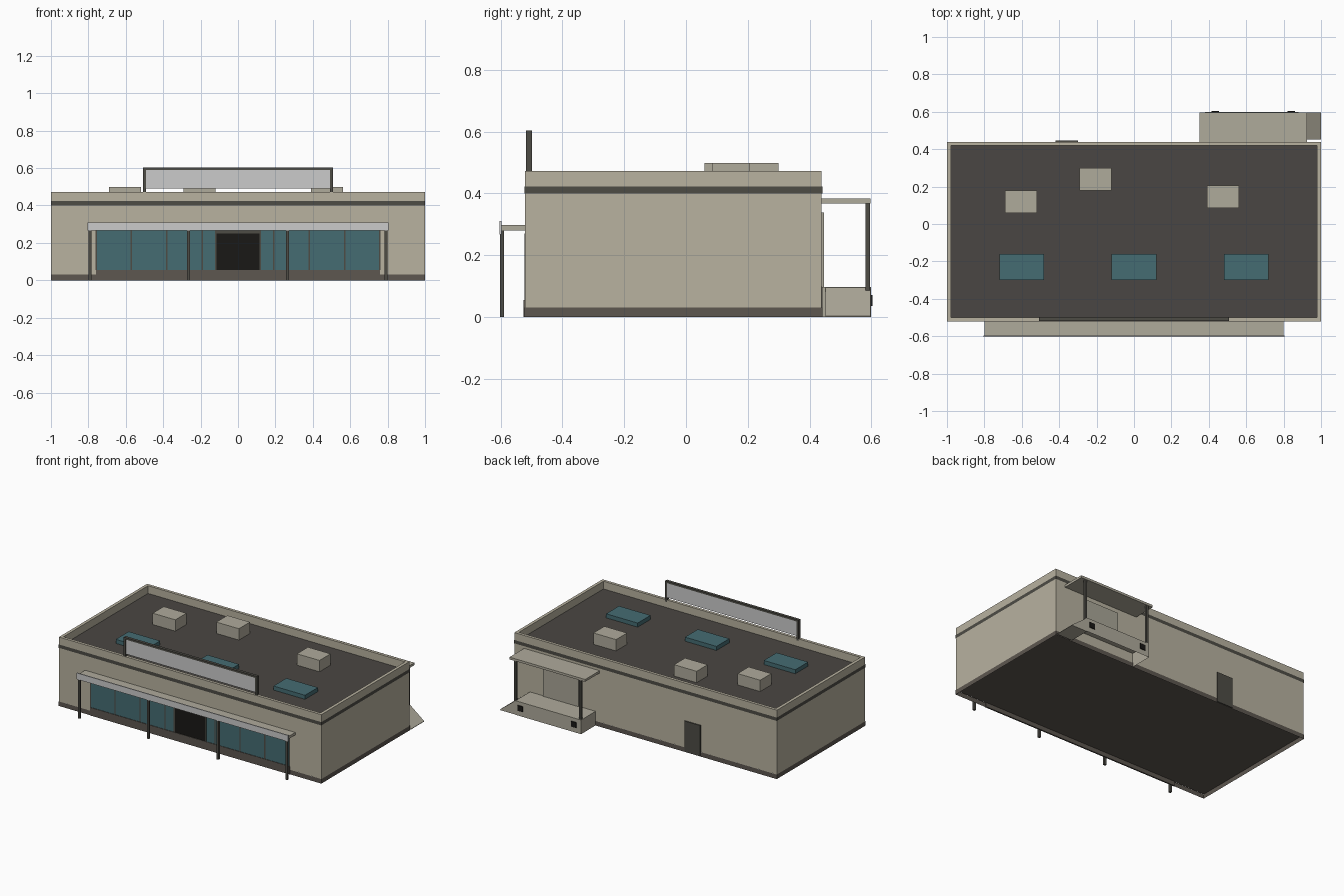
import bpy, bmesh

if "Cube" in bpy.data.objects:
    bpy.data.objects.remove(bpy.data.objects["Cube"])


def mat(name, r, g, b):
    m = bpy.data.materials.new(name)
    m.diffuse_color = (r, g, b, 1)
    m.use_nodes = True
    m.node_tree.nodes["Principled BSDF"].inputs["Base Color"].default_value = m.diffuse_color
    return m


WALL = mat("wall_tan", .48, .445, .35)
CONC = mat("concrete", .43, .405, .33)
DARK = mat("dark_trim", .075, .072, .06)
SILL = mat("sill_brown", .11, .095, .08)
GLASS = mat("teal_glass", .06, .15, .17)
BLACK = mat("black", .010, .009, .008)
LIGHT = mat("light_grey", .54, .54, .56)
ROOF = mat("roof_felt", .068, .062, .056)
DOOR = mat("door_tan", .40, .38, .31)


def finish(bm, name, *mats):
    me = bpy.data.meshes.new(name)
    bm.to_mesh(me)
    bm.free()
    for m in mats:
        me.materials.append(m)
    ob = bpy.data.objects.new(name, me)
    bpy.context.collection.objects.link(ob)
    return ob


def box_bm(x, y, z, open_sides=()):
    """Box from ranges; open_sides lists outward directions to leave out."""
    bm = bmesh.new()
    bmesh.ops.create_cube(bm, size=1)
    bm.normal_update()
    gone = [f for f in bm.faces for d in open_sides
            if sum(a * b for a, b in zip(f.normal, d)) > .9]
    for v in bm.verts:
        v.co = [r[0] if c < 0 else r[1] for c, r in zip(v.co, (x, y, z))]
    if gone:
        bmesh.ops.delete(bm, geom=gone, context='FACES')
    bm.normal_update()
    return bm


def box(name, m, x, y, z, open_sides=()):
    return finish(box_bm(x, y, z, open_sides), name, m)


UP, DOWN, FRONT = (0, 0, 1), (0, 0, -1), (0, -1, 0)

# main shell: top inset and sunk to form the parapet and the roof deck
bm = box_bm((-.999, .999), (-.52, .439), (.03, .473))
top = max(bm.faces, key=lambda f: f.calc_center_median().z)
min(bm.faces, key=lambda f: f.calc_center_median().z).material_index = 2
bmesh.ops.inset_region(bm, faces=[top], thickness=.02)
for v in top.verts:
    v.co.x = .978 if v.co.x > 0 else -.978
    v.co.y = .419 if v.co.y > 0 else -.50
ext = bmesh.ops.extrude_discrete_faces(bm, faces=[top])["faces"][0]
for v in ext.verts:
    v.co.z = .42
ext.material_index = 1
finish(bm, "building_shell", WALL, ROOF, SILL)

# plinth (open skirt below the floor) and trim band wrap the walls
box("plinth", SILL, (-1, 1), (-.522, .441), (0, .031), (UP, DOWN))
box("trim_band", DARK, (-1, 1), (-.522, .441), (.40, .423), (UP, DOWN))

# shopfront
box("shopfront_sill", SILL, (-.76, .76), (-.525, -.515), (0, .055))
for s, side in ((-1, "left"), (1, "right")):
    box(f"shop_glass_{side}", GLASS, sorted((s * .12, s * .76)), (-.5215, -.515), (.055, .27))
    for i, mx in enumerate((.19, .38, .57, .757)):
        box(f"mullion_{side}_{i}", DARK, (s * mx - .004, s * mx + .004), (-.523, -.515), (.055, .27))
    box(f"entrance_jamb_{side}", DARK, (s * .119 - .005, s * .119 + .005), (-.523, -.515), (.055, .265))
box("entrance_header", DARK, (-.12, .12), (-.523, -.515), (.25, .27))
box("entrance_door", BLACK, (-.115, .115), (-.522, -.515), (.055, .25))

# front canopy
box("front_canopy", CONC, (-.80, .80), (-.60, -.518), (.28, .298))
box("front_canopy_fascia", LIGHT, (-.805, .805), (-.604, -.597), (.267, .31))
for i, px in enumerate((-.79, -.265, .265, .79)):
    box(f"front_post_{i}", DARK, (px - .008, px + .008), (-.602, -.588), (0, .282))

# blank sign board on the parapet
box("sign_panel", LIGHT, (-.495, .495), (-.516, -.500), (.490, .592))
box("sign_top_rail", DARK, (-.507, .507), (-.518, -.498), (.59, .603))
for s, side in ((-1, "left"), (1, "right")):
    box(f"sign_upright_{side}", DARK, (s * .5 - .007, s * .5 + .007), (-.518, -.498), (.46, .603))

# rooftop skylights and vent units
for i, cx in enumerate((-.60, 0, .60)):
    box(f"skylight_{i}", GLASS, (cx - .12, cx + .12), (-.30, -.16), (.42, .448), (DOWN,))
for i, (cx, cy) in enumerate(((-.605, .12), (-.205, .24), (.475, .145))):
    box(f"roof_unit_{i}", CONC, (cx - .086, cx + .086), (cy - .06, cy + .06), (.42, .498), (DOWN,))

# loading dock, hollow underneath, with its end ramp
box("dock_platform", CONC, (.38, .88), (.44, .598), (0, .097), (DOWN, FRONT))
bm = box_bm((.88, 1), (.452, .596), (0, .096))
for v in bm.verts:
    if v.co.x > .95 and v.co.z > .05:
        v.co.z = .003
finish(bm, "dock_ramp", CONC)
box("dock_canopy", CONC, (.35, .925), (.438, .597), (.368, .384))
for i, px in enumerate((.39, .885)):
    box(f"dock_post_{i}", DARK, (px - .008, px + .008), (.581, .595), (.08, .37))
for i, px in enumerate((.434, .841)):
    box(f"dock_bumper_{i}", BLACK, (px - .02, px + .02), (.597, .604), (.035, .072))
box("dock_door", DOOR, (.505, .775), (.438, .446), (.097, .338))

# rear service door
box("rear_door", DARK, (-.42, -.30), (.438, .446), (.005, .215))
